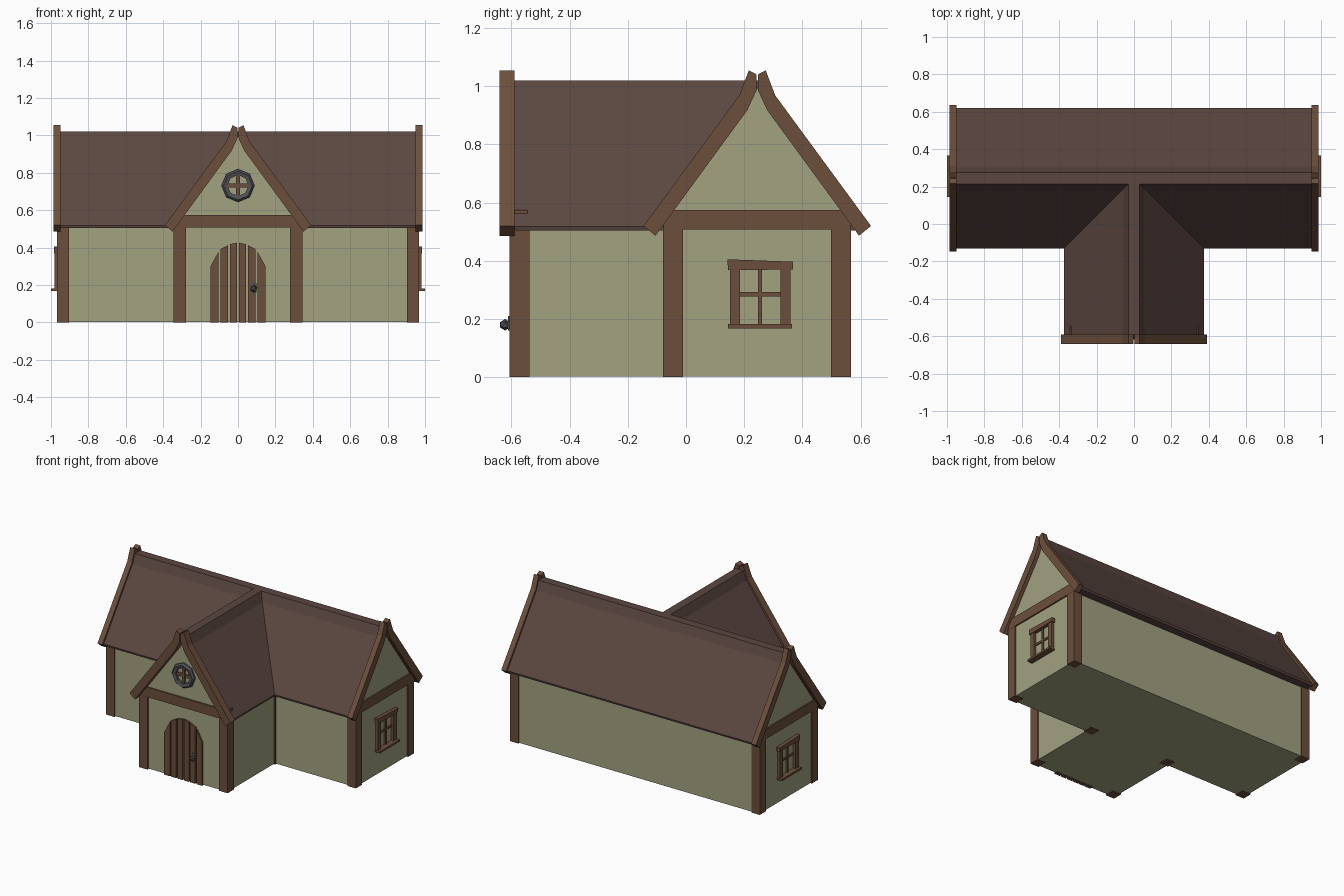
import bpy, bmesh, math
from mathutils import Vector

if "Cube" in bpy.data.objects:
    bpy.data.objects.remove(bpy.data.objects["Cube"])


def material(name, color):
    m = bpy.data.materials.new(name)
    m.diffuse_color = (*color, 1)
    m.use_nodes = True
    m.node_tree.nodes["Principled BSDF"].inputs["Base Color"].default_value = m.diffuse_color
    return m


PLASTER = material("plaster", (0.36, 0.36, 0.22))
TIMBER = material("timber", (0.15, 0.078, 0.044))
ROOF = material("roof", (0.105, 0.062, 0.052))
IRON = material("iron", (0.085, 0.085, 0.095))
CY = 0.245  # centre line of the main wing


# Frames turn (across, outward depth, up) into world coordinates
def front(u, d, z):
    return (u, -d, z)


def right(u, d, z):
    return (d, CY + u, z)


def left(u, d, z):
    return (-d, CY + u, z)


def finish(name, bm, mat):
    bmesh.ops.recalc_face_normals(bm, faces=bm.faces)
    me = bpy.data.meshes.new(name)
    bm.to_mesh(me)
    bm.free()
    me.materials.append(mat)
    ob = bpy.data.objects.new(name, me)
    bpy.context.collection.objects.link(ob)
    return ob


def prism(name, pts, d0, d1, frame, mat):
    bm = bmesh.new()
    a = [bm.verts.new(frame(u, d0, z)) for u, z in pts]
    b = [bm.verts.new(frame(u, d1, z)) for u, z in pts]
    bm.faces.new(a)
    bm.faces.new(b)
    for i in range(len(pts)):
        j = (i + 1) % len(pts)
        bm.faces.new((a[i], a[j], b[j], b[i]))
    return finish(name, bm, mat)


def box(name, u0, u1, z0, z1, d0, d1, frame, mat):
    return prism(name, [(u0, z0), (u1, z0), (u1, z1), (u0, z1)], d0, d1, frame, mat)


def mirrored(half):
    return half + [(-u, z) for u, z in reversed(half) if abs(u) > 1e-6]


# Plastered bodies with gable ends
def body(w):
    return mirrored([(-w, 0.003), (-w, 0.54), (-0.045, 0.925), (0, 0.995)])


prism("main_walls", body(0.315), -0.96, 0.96, right, PLASTER)
prism("wing_walls", body(0.335), 0.0, 0.595, front, PLASTER)

# Roofs with a steeper section at the ridge
roof = mirrored([(-0.372, 0.505), (-0.375, 0.518), (-0.056, 0.957), (-0.03, 1.02)])
prism("main_roof", roof, -0.953, 0.953, right, ROOF)
prism("wing_roof", roof, -0.215, 0.592, front, ROOF)

# Bargeboards and tie beam on each gable
board = [(-0.391, 0.52), (-0.0615, 0.969), (-0.029, 1.055), (-0.003, 1.041),
         (-0.003, 0.985), (-0.034, 0.918), (-0.350, 0.486)]
for side, frame, d0, d1, w in (("right", right, 0.95, 0.987, 0.322),
                               ("left", left, 0.95, 0.987, 0.322),
                               ("front", front, 0.59, 0.642, 0.343)):
    for s in (1, -1):
        prism(side + "_bargeboard", [(s * u, z) for u, z in board], d0, d1, frame, TIMBER)
    d = 0.97 if side != "front" else 0.605
    box(side + "_tie_beam", -w, w, 0.507, 0.575, d - 0.06, d, frame, TIMBER)

# Corner posts
for s in (1, -1):
    for x, y in ((0.936, -0.045), (0.936, 0.533), (0.311, -0.045), (0.311, -0.572)):
        box("corner_post", s * x - 0.033, s * x + 0.033, 0, 0.51,
            -y - 0.034, -y + 0.034, front, TIMBER)

# Side windows
for side, frame in (("right", right), ("left", left)):
    c = 0.01
    prism(side + "_window_header", [(c - 0.11, 0.368), (c + 0.112, 0.37),
          (c + 0.113, 0.397), (c - 0.113, 0.405)], 0.95, 0.985, frame, TIMBER)
    box(side + "_window_sill", c - 0.11, c + 0.11, 0.168, 0.182, 0.95, 1.0, frame, TIMBER)
    for s in (1, -1):
        box(side + "_window_jamb", c + s * 0.07, c + s * 0.104, 0.18, 0.37,
            0.95, 0.98, frame, TIMBER)
    box(side + "_window_mullion", c - 0.007, c + 0.007, 0.18, 0.37, 0.95, 0.97, frame, TIMBER)
    box(side + "_window_crossbar", c - 0.07, c + 0.07, 0.278, 0.292, 0.95, 0.968, frame, TIMBER)

# Arched plank door
arch = [(0, 0.428), (0.045, 0.418), (0.098, 0.39), (0.147, 0.30)]


def arch_z(x):
    x = abs(x)
    for (x0, z0), (x1, z1) in zip(arch, arch[1:]):
        if x <= x1 + 1e-6:
            return z0 + (z1 - z0) * (x - x0) / (x1 - x0)


for i in range(6):
    a, b = -0.147 + i * 0.049 + 0.005, -0.147 + (i + 1) * 0.049 - 0.005
    a, b = (-0.147 if i == 0 else a), (0.147 if i == 5 else b)
    prism("door_plank", [(a, 0), (b, 0), (b, arch_z(b)), (a, arch_z(a))],
          0.58, 0.607, front, TIMBER)

# Door knob on a backplate
box("knob_plate", 0.07, 0.1, 0.16, 0.21, 0.60, 0.612, front, IRON)
bm = bmesh.new()
bmesh.ops.create_icosphere(bm, subdivisions=1, radius=0.02)
bmesh.ops.translate(bm, verts=bm.verts, vec=Vector((0.085, -0.622, 0.18)))
finish("door_knob", bm, IRON)

# Octagonal gable window: beveled ring and cross bars
bm = bmesh.new()
section = [(0.088, 0.58), (0.088, 0.606), (0.077, 0.618), (0.056, 0.612), (0.056, 0.58)]
rings = []
for i in range(8):
    t = math.radians(45 * i)
    rings.append([bm.verts.new(front(r * math.cos(t), d, 0.732 + r * math.sin(t)))
                  for r, d in section])
for i in range(8):
    p, q = rings[i], rings[(i + 1) % 8]
    for j in range(5):
        k = (j + 1) % 5
        bm.faces.new((p[j], p[k], q[k], q[j]))
finish("round_window_frame", bm, IRON)
box("round_window_mullion", -0.011, 0.011, 0.675, 0.789, 0.58, 0.607, front, TIMBER)
box("round_window_crossbar", -0.057, 0.057, 0.721, 0.743, 0.58, 0.605, front, TIMBER)
